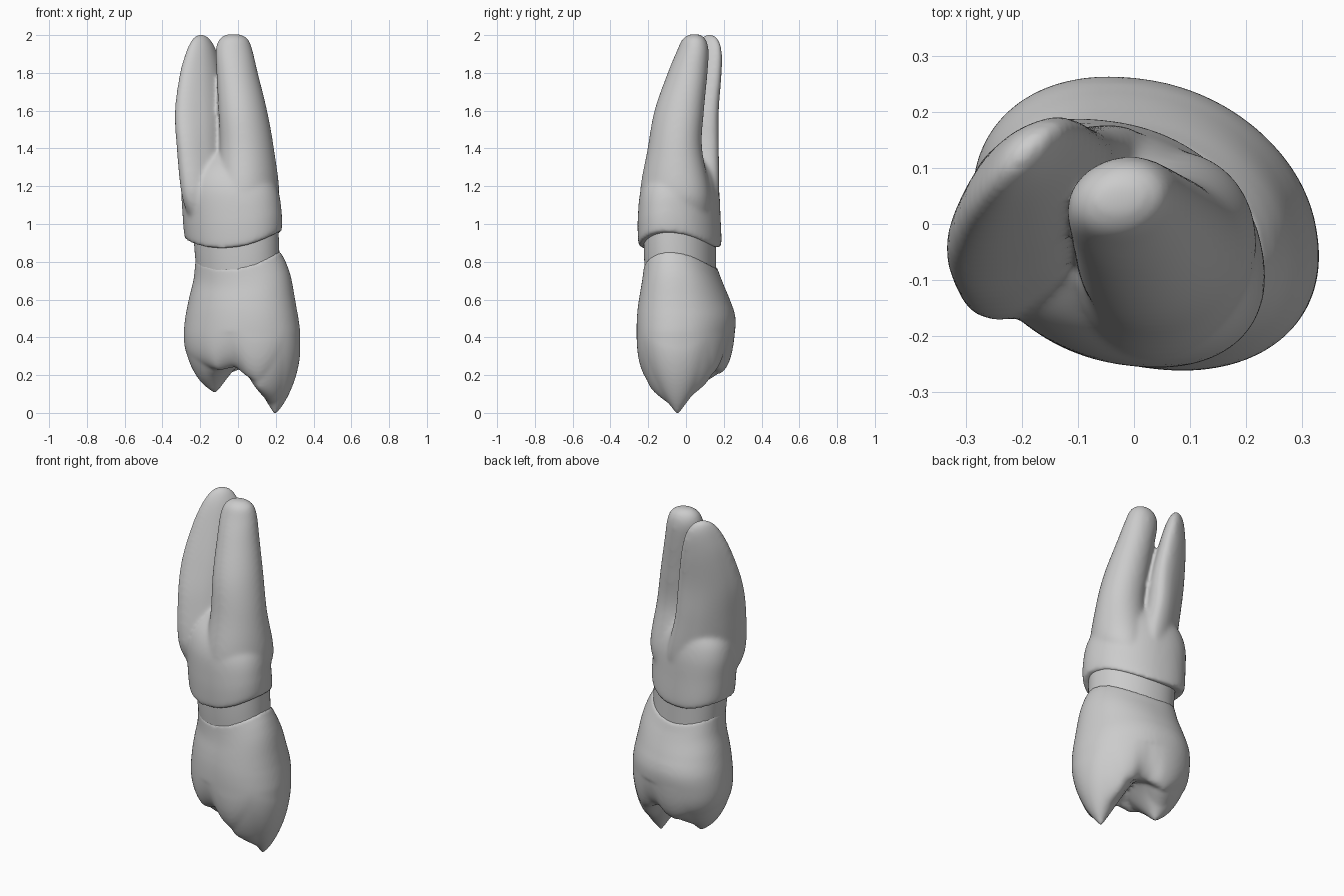
import bpy, bmesh, math

cube = bpy.data.objects.get("Cube")
if cube:
    bpy.data.objects.remove(cube)

enamel = bpy.data.materials.new("pale grey")
enamel.use_nodes = True
enamel.diffuse_color = (0.6, 0.6, 0.6, 1)
enamel.node_tree.nodes["Principled BSDF"].inputs["Base Color"].default_value = (0.6, 0.6, 0.6, 1)

SEGS = 96
# Chewing surface relief: x, y, drop, radius (a negative drop is a notch)
CUSPS = [(0.195, -0.045, 0.26, 0.18), (-0.12, 0.03, 0.155, 0.15), (0.11, -0.19, 0.09, 0.13),
         (-0.11, -0.17, 0.02, 0.10), (0.19, 0.13, 0.06, 0.10), (-0.06, 0.18, 0.035, 0.10),
         (-0.05, -0.24, -0.05, 0.10), (0.08, 0.23, -0.05, 0.09)]


def catmull(p, q, r, s, t):
    return [0.5 * (2 * b + (c - a) * t + (2 * a - 5 * b + 4 * c - d) * t * t
                   + (3 * b - a - 3 * c + d) * t ** 3) for a, b, c, d in zip(p, q, r, s)]


def gum_wave(a, z):
    """Scalloped neck line, fading away from the neck."""
    fade = min(1, max(0, 1 - (abs(z - 0.85) - 0.1) / 0.2))
    return fade * (0.033 * math.cos(2 * a + 0.2) + 0.02 * math.cos(a))


def loft(bm, rings, tilt=0.0, power=1.0, steps=6):
    """Closed shell through rings of (z, x min, x max, y min, y max)."""
    ext = [rings[0]] + rings + [rings[-1]]
    path = [catmull(*ext[i:i + 4], k / steps) for i in range(len(rings) - 1) for k in range(steps)]
    path.append(rings[-1])
    loops = []
    for z, x0, x1, y0, y1 in path:
        loop = []
        for k in range(SEGS):
            a = math.tau * k / SEGS
            c, s = math.cos(a), math.sin(a + tilt)
            c = math.copysign(abs(c) ** power, c)
            s = math.copysign(abs(s) ** power, s)
            loop.append(bm.verts.new(((x0 + x1) / 2 + c * (x1 - x0) / 2,
                                      (y0 + y1) / 2 + s * (y1 - y0) / 2, z + gum_wave(a, z))))
        loops.append(loop)
    for low, high in zip(loops, loops[1:]):
        for k in range(SEGS):
            n = (k + 1) % SEGS
            bm.faces.new((low[k], low[n], high[n], high[k]))
    for loop in (loops[0], loops[-1]):
        mid = bm.verts.new(sum((v.co for v in loop), loop[0].co * 0) / SEGS)
        for k in range(SEGS):
            bm.faces.new((loop[k], loop[(k + 1) % SEGS], mid))


def finish(name, bm, blend=0):
    bmesh.ops.recalc_face_normals(bm, faces=bm.faces)
    mesh = bpy.data.meshes.new(name)
    bm.to_mesh(mesh)
    bm.free()
    mesh.materials.append(enamel)
    for face in mesh.polygons:
        face.use_smooth = True
    obj = bpy.data.objects.new(name, mesh)
    bpy.context.collection.objects.link(obj)
    if blend:
        fuse = obj.modifiers.new("fuse", "REMESH")
        fuse.mode = "VOXEL"
        fuse.voxel_size = 0.01
        fuse.use_smooth_shade = True
        soften = obj.modifiers.new("soften", "SMOOTH")
        soften.iterations = blend
        soften.factor = 0.5


# Crown: bulging body whose underside is pulled down into cusps
bm = bmesh.new()
rings = [(0.80, -0.225, 0.225, -0.222, 0.165), (0.70, -0.235, 0.275, -0.235, 0.20),
         (0.60, -0.26, 0.30, -0.25, 0.235), (0.50, -0.28, 0.32, -0.26, 0.262),
         (0.40, -0.287, 0.33, -0.26, 0.255)]
for w, z in ((0.96, 0.32), (0.86, 0.265), (0.7, 0.24), (0.45, 0.255), (0.2, 0.28), (0.02, 0.29)):
    rings.append((z, 0.02 - 0.307 * w, 0.02 + 0.31 * w, -0.258 * w, 0.25 * w))
loft(bm, rings, tilt=-0.2, power=0.95, steps=10)
for v in bm.verts:
    if v.co.z < 0.42:
        v.co.z -= sum(drop * max(0, 1 - math.hypot(v.co.x - x, v.co.y - y) / rad)
                      for x, y, drop, rad in CUSPS)
finish("crown", bm, 5)

# Neck band, recessed between the crown and the root
bm = bmesh.new()
loft(bm, [(0.74, -0.22, 0.22, -0.215, 0.16), (0.85, -0.23, 0.217, -0.222, 0.16),
          (0.98, -0.24, 0.21, -0.225, 0.16)], tilt=-0.2, power=0.95)
finish("neck_band", bm)

# Root: shared trunk splitting into a broad and a slender branch
bm = bmesh.new()
loft(bm, [(0.905, -0.28, 0.23, -0.25, 0.185), (0.95, -0.287, 0.234, -0.255, 0.188),
          (1.05, -0.294, 0.23, -0.255, 0.183), (1.18, -0.298, 0.212, -0.24, 0.175),
          (1.28, -0.265, 0.15, -0.195, 0.15), (1.37, -0.17, 0.02, -0.11, 0.10)],
     tilt=-0.25, power=0.93)
loft(bm, [(1.0, -0.10, 0.17, -0.19, 0.11), (1.15, -0.12, 0.218, -0.243, 0.13),
          (1.40, -0.097, 0.19, -0.203, 0.085), (1.60, -0.104, 0.154, -0.167, 0.095),
          (1.80, -0.114, 0.105, -0.097, 0.114), (1.92, -0.119, 0.077, -0.047, 0.12),
          (1.98, -0.098, 0.053, -0.018, 0.103), (2.005, -0.06, 0.01, 0.02, 0.07)], tilt=0.12)
loft(bm, [(1.0, -0.25, 0.0, -0.10, 0.13), (1.15, -0.298, 0.03, -0.17, 0.174),
          (1.40, -0.324, -0.025, -0.14, 0.174), (1.60, -0.334, -0.048, -0.085, 0.174),
          (1.80, -0.307, -0.083, -0.015, 0.189), (1.92, -0.272, -0.115, 0.035, 0.189),
          (1.98, -0.242, -0.148, 0.075, 0.17), (2.003, -0.215, -0.18, 0.11, 0.14)],
     tilt=0.65, power=0.92)
finish("root", bm, 16)
